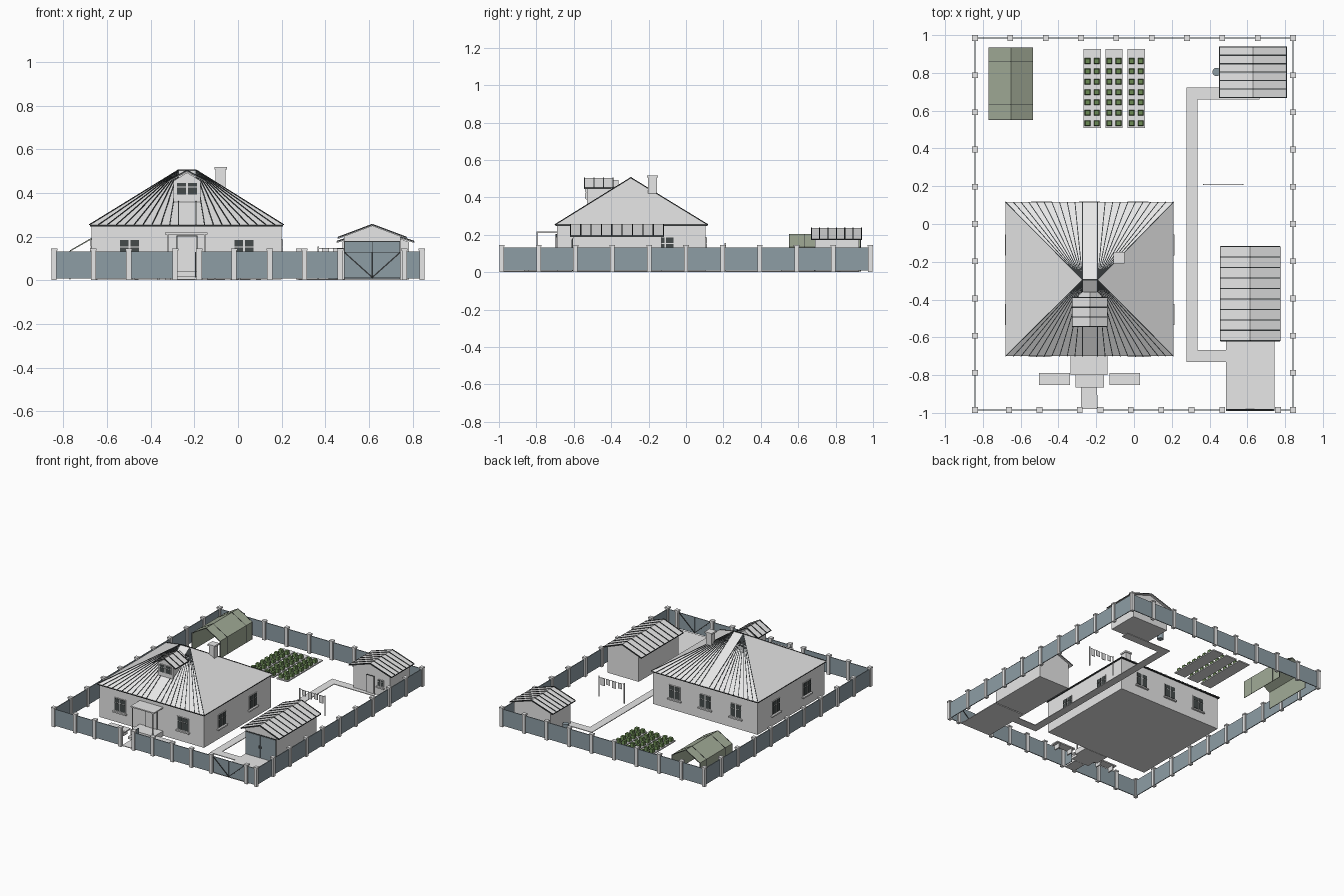
import bpy, bmesh, math
from mathutils import Matrix, Vector

if "Cube" in bpy.data.objects:
    bpy.data.objects.remove(bpy.data.objects["Cube"])


def material(name, *rgb):
    m = bpy.data.materials.new(name)
    m.diffuse_color = (*rgb, 1)
    m.use_nodes = True
    m.node_tree.nodes["Principled BSDF"].inputs["Base Color"].default_value = m.diffuse_color
    return m


GREY = material("light grey", 0.8, 0.8, 0.8)
BLUE = material("blue grey", 0.27, 0.337, 0.375)
DARK = material("dark trim", 0.035, 0.04, 0.042)
GLASS = material("dark glass", 0.06, 0.07, 0.07)
FILM = material("pale green film", 0.36, 0.41, 0.31)
LEAF = material("leaf green", 0.15, 0.26, 0.09)


def finish(name, bm, mat, M=None):
    bmesh.ops.recalc_face_normals(bm, faces=bm.faces[:])
    me = bpy.data.meshes.new(name)
    bm.to_mesh(me)
    bm.free()
    if M:
        me.transform(M)
    me.materials.append(mat)
    ob = bpy.data.objects.new(name, me)
    bpy.context.collection.objects.link(ob)
    return ob


def boxes(name, mat, items, M=None):
    """One object from boxes given as x0, x1, y0, y1, z0, z1."""
    bm = bmesh.new()
    for a, b, c, d, e, f in items:
        m = Matrix.Translation(((a + b) / 2, (c + d) / 2, (e + f) / 2)) @ Matrix.Diagonal((b - a, d - c, f - e, 1))
        bmesh.ops.create_cube(bm, size=1, matrix=m)
    return finish(name, bm, mat, M)


def beams(name, mat, pairs, w):
    """One object from square bars running between pairs of points."""
    bm = bmesh.new()
    for p, q in pairs:
        p, q = Vector(p), Vector(q)
        d = q - p
        m = Matrix.Translation((p + q) / 2) @ d.to_track_quat('Z', 'Y').to_matrix().to_4x4() @ Matrix.Diagonal((w, w, d.length, 1))
        bmesh.ops.create_cube(bm, size=1, matrix=m)
    return finish(name, bm, mat)


def prism(name, mat, profile, y0, y1):
    """Extrude an x-z profile along y."""
    bm = bmesh.new()
    f = bm.faces.new([bm.verts.new((x, y0, z)) for x, z in profile])
    g = bmesh.ops.extrude_face_region(bm, geom=[f])
    bmesh.ops.translate(bm, vec=(0, y1 - y0, 0), verts=[v for v in g["geom"] if isinstance(v, bmesh.types.BMVert)])
    return finish(name, bm, mat)


def gable_roof(name, x0, x1, y0, y1, ze, zr, ribs):
    """Thin pitched roof with standing seams running down the slopes."""
    xc, t = (x0 + x1) / 2, 0.007
    prism(name, GREY, [(x0, ze), (xc, zr), (x1, ze), (x1, ze - t), (xc, zr - t), (x0, ze - t)], y0, y1)
    pairs = []
    for i in range(ribs):
        y = y0 + 0.002 + (y1 - y0 - 0.004) * i / (ribs - 1)
        pairs += [((x, y, ze), (xc, y, zr)) for x in (x0, x1)]
    pairs += [((x, y0, ze - 0.003), (x, y1, ze - 0.003)) for x in (x0, x1)]
    beams(name + "_seams", DARK, pairs, 0.006)


def gable_walls(name, x0, x1, y0, y1, zw, zr):
    prism(name, GREY, [(x0, 0.004), (x0, zw), ((x0 + x1) / 2, zr), (x1, zw), (x1, 0.004)], y0, y1)


def window(name, x, y, z, w, h, angle=0, sill=True):
    """Two-column window with short upper panes; faces -y before turning."""
    M = Matrix.Translation((x, y, z)) @ Matrix.Rotation(angle, 4, 'Z')
    boxes(name + "_frame", GREY, [(-w / 2, w / 2, -0.004, 0.002, 0, h)], M)
    g, s = 0.004, h * 0.64
    boxes(name + "_panes", GLASS, [(a, b, -0.006, 0, c, d)
          for a, b in ((-w / 2 + g, -g), (g, w / 2 - g)) for c, d in ((g, s - g / 2), (s + g / 2, h - g))], M)
    if sill:
        boxes(name + "_sill", GREY, [(-w / 2 - 0.008, w / 2 + 0.008, -0.014, 0, -0.014, -0.004)], M)


# House walls, eave trim and hipped roof
HX, HY = -0.235, -0.295
boxes("house_walls", GREY, [(-0.67, 0.20, -0.69, 0.105, 0.004, 0.25)])
boxes("eave_trim", DARK, [(-0.678, 0.207, -0.699, 0.114, 0.246, 0.254)])
X0, X1, Y0, Y1, ZE, ZR = -0.68, 0.209, -0.70, 0.116, 0.254, 0.505
R0, R1 = -0.272, -0.193
bm = bmesh.new()
a, b, c, d, e, f = [bm.verts.new(p) for p in ((X0, Y0, ZE), (X1, Y0, ZE), (X1, Y1, ZE), (X0, Y1, ZE), (R0, HY, ZR), (R1, HY, ZR))]
for face in ((a, b, f, e), (b, c, f), (c, d, e, f), (d, a, e), (d, c, b, a)):
    bm.faces.new(face)
finish("house_roof", bm, GREY)

# Seams fanning out from the ends of the ridge
seams = []
for y in (Y0, Y1):
    for i in range(11):
        t = i / 10
        seams.append(((X0 + (R0 - X0) * t, y, ZE), (R0, HY, ZR)))
        seams.append(((X1 + (R1 - X1) * t, y, ZE), (R1, HY, ZR)))
beams("house_roof_seams", DARK, seams, 0.0045)
beams("ridge_cap", DARK, [((R0, HY, ZR), (R1, HY, ZR))], 0.006)

# House windows
for i, x in enumerate((HX - 0.262, HX + 0.262)):
    window(f"front_window_{i}", x, -0.69, 0.09, 0.095, 0.098)
for i, x in enumerate((HX - 0.255, HX, HX + 0.255)):
    window(f"back_window_{i}", x, 0.105, 0.09, 0.095, 0.098, math.pi)
for i, y in enumerate((-0.478, -0.11)):
    window(f"right_window_{i}", 0.20, y, 0.09, 0.095, 0.098, math.pi / 2)
    window(f"left_window_{i}", -0.67, y, 0.09, 0.095, 0.098, -math.pi / 2)

# Chimney
boxes("chimney", GREY, [(-0.102, -0.057, -0.202, -0.155, 0.36, 0.506), (-0.108, -0.051, -0.208, -0.149, 0.506, 0.518)])

# Dormer
prism("dormer_walls", GREY, [(-0.295, 0.35), (-0.295, 0.455), (HX + 0.002, 0.493), (-0.171, 0.455), (-0.171, 0.35)], -0.53, -0.36)
gable_roof("dormer_roof", -0.325, -0.142, -0.545, -0.388, 0.452, 0.503, 4)
window("dormer_window", HX + 0.002, -0.53, 0.388, 0.1, 0.062, 0, False)

# Porch: door, steps, canopy and posts
boxes("front_door", GREY, [(-0.278, -0.19, -0.696, -0.68, 0.04, 0.2)])
boxes("door_frame", DARK, [(-0.282, -0.278, -0.697, -0.68, 0.04, 0.204), (-0.19, -0.186, -0.697, -0.68, 0.04, 0.204),
                           (-0.282, -0.186, -0.697, -0.68, 0.2, 0.204)])
boxes("porch_steps", GREY, [(-0.335, -0.14, -0.80, -0.69, 0.002, 0.04), (-0.31, -0.16, -0.865, -0.80, 0.002, 0.02)])
boxes("porch_canopy", GREY, [(-0.335, -0.14, -0.80, -0.69, 0.209, 0.218)])
boxes("porch_posts", GREY, [(x - 0.003, x + 0.003, -0.798, -0.792, 0.04, 0.21) for x in (-0.322, -0.152)])

# Benches beside the entrance
for side, x0 in (("left", -0.502), ("right", -0.13)):
    x1 = x0 + 0.162
    boxes(f"{side}_bench", GREY, [(x0, x1, -0.852, -0.79, 0.036, 0.045)] +
          [(x, x + 0.01, -0.845, -0.797, 0.002, 0.037) for x in (x0 + 0.02, x1 - 0.03)])

# Paths and driveway
boxes("entrance_path", GREY, [(-0.28, -0.195, -0.98, -0.865, 0.001, 0.006)])
boxes("driveway", GREY, [(0.488, 0.745, -0.98, -0.61, 0.001, 0.007)])
boxes("garden_path", GREY, [(0.278, 0.337, -0.73, 0.722, 0.001, 0.006), (0.337, 0.488, -0.73, -0.667, 0.001, 0.006),
                            (0.337, 0.664, 0.66, 0.722, 0.001, 0.006)])

# Garage with double doors
gable_walls("garage_walls", 0.485, 0.745, -0.605, -0.13, 0.2, 0.249)
gable_roof("garage_roof", 0.458, 0.772, -0.62, -0.118, 0.196, 0.255, 10)
boxes("garage_door_frame", DARK, [(0.488, 0.742, -0.609, -0.6, 0.006, 0.179)])
boxes("garage_doors", BLUE, [(0.491, 0.613, -0.612, -0.6, 0.008, 0.175), (0.617, 0.739, -0.612, -0.6, 0.008, 0.175)])
boxes("garage_handles", DARK, [(x, x + 0.006, -0.616, -0.61, 0.08, 0.1) for x in (0.6, 0.624)])

# Shed with door, window and water barrel
gable_walls("shed_walls", 0.478, 0.782, 0.69, 0.925, 0.176, 0.228)
gable_roof("shed_roof", 0.454, 0.806, 0.668, 0.94, 0.178, 0.235, 7)
boxes("shed_door_frame", DARK, [(0.587, 0.653, 0.686, 0.7, 0.006, 0.137)])
boxes("shed_door", GREY, [(0.59, 0.65, 0.684, 0.7, 0.006, 0.134)])
window("shed_window", 0.705, 0.69, 0.075, 0.05, 0.05)
bm = bmesh.new()
bmesh.ops.create_cone(bm, cap_ends=True, segments=16, radius1=0.022, radius2=0.022, depth=0.06)
finish("water_barrel", bm, BLUE, Matrix.Translation((0.437, 0.805, 0.032)))

# Clothesline with washing
boxes("clothesline_posts", GREY, [(x - 0.003, x + 0.003, 0.207, 0.213, 0.002, 0.155) for x in (0.367, 0.577)])
boxes("clothesline", DARK, [(0.367, 0.577, 0.209, 0.211, 0.145, 0.147)])
boxes("washing", GREY, [(x, x + 0.032, 0.208, 0.212, z, 0.146) for x, z in ((0.385, 0.105), (0.435, 0.095), (0.485, 0.105), (0.53, 0.09))])

# Open-ended greenhouse
gx0, gx1, gc, t = -0.77, -0.535, -0.6525, 0.004
prism("greenhouse_cover", FILM, [(gx0, 0.004), (gx0, 0.135), (gc, 0.203), (gx1, 0.135), (gx1, 0.004), (gx1 - t, 0.004),
      (gx1 - t, 0.133), (gc, 0.198), (gx0 + t, 0.133), (gx0 + t, 0.004)], 0.55, 0.935)
hoops = []
for y in (0.552, 0.635, 0.86, 0.933):
    hoops += [((x, y, 0.135), (gc, y, 0.203)) for x in (gx0, gx1)]
    hoops += [((x, y, 0.004), (x, y, 0.135)) for x in (gx0, gx1)]
beams("greenhouse_hoops", DARK, hoops, 0.003)

# Garden beds with rows of plants
for i, xc in enumerate((-0.222, -0.106, 0.011)):
    boxes(f"garden_bed_{i}", GREY, [(xc - 0.046, xc + 0.046, 0.508, 0.926, 0.001, 0.01)])
    bm = bmesh.new()
    for dx in (-0.024, 0.024):
        for r in range(7):
            bmesh.ops.create_cone(bm, cap_ends=True, segments=4, radius1=0.021, radius2=0.017, depth=0.026,
                                  matrix=Matrix.Translation((xc + dx, 0.534 + r * 0.0548, 0.022)) @ Matrix.Rotation(math.pi / 4, 4, 'Z'))
    finish(f"plants_{i}", bm, LEAF)

# Fence panels and capped posts
FX, FY = 0.842, 0.985
panels = [(-FX, FX, FY - 0.003, FY + 0.003)] + [(s * FX - 0.003, s * FX + 0.003, -FY, FY) for s in (-1, 1)]
panels += [(a, b, -FY - 0.003, -FY + 0.003) for a, b in ((-FX, -0.288), (-0.177, 0.47), (0.758, FX))]
boxes("fence_panels", BLUE, [(*p, 0.008, 0.132) for p in panels])
spots = [(-FX + 2 * FX * i / 9, FY) for i in range(10)]
spots += [(s * FX, -FY + 2 * FY * i / 10) for s in (-1, 1) for i in range(10)]
spots += [(x, -FY) for x in (-0.662, -0.5, -0.288, -0.177, -0.018, 0.145, 0.304, 0.468, 0.762)]
boxes("fence_posts", GREY, [(x - 0.012, x + 0.012, y - 0.012, y + 0.012, 0, 0.136) for x, y in spots])
boxes("post_caps", GREY, [(x - 0.015, x + 0.015, y - 0.015, y + 0.015, 0.136, 0.146) for x, y in spots])

# Driveway gate with braces, and open wicket
boxes("driveway_gate", BLUE, [(0.486, 0.613, -0.988, -0.982, 0.01, 0.13), (0.617, 0.744, -0.988, -0.982, 0.01, 0.13)])
for y, n in ((-0.988, "outer"), (-0.982, "inner")):
    beams(f"gate_braces_{n}", DARK, [((x, y, 0.127), (0.615, y, 0.013)) for x in (0.488, 0.742)], 0.006)
boxes("wicket", BLUE, [(-0.197, -0.192, -0.975, -0.905, 0.012, 0.13)])
